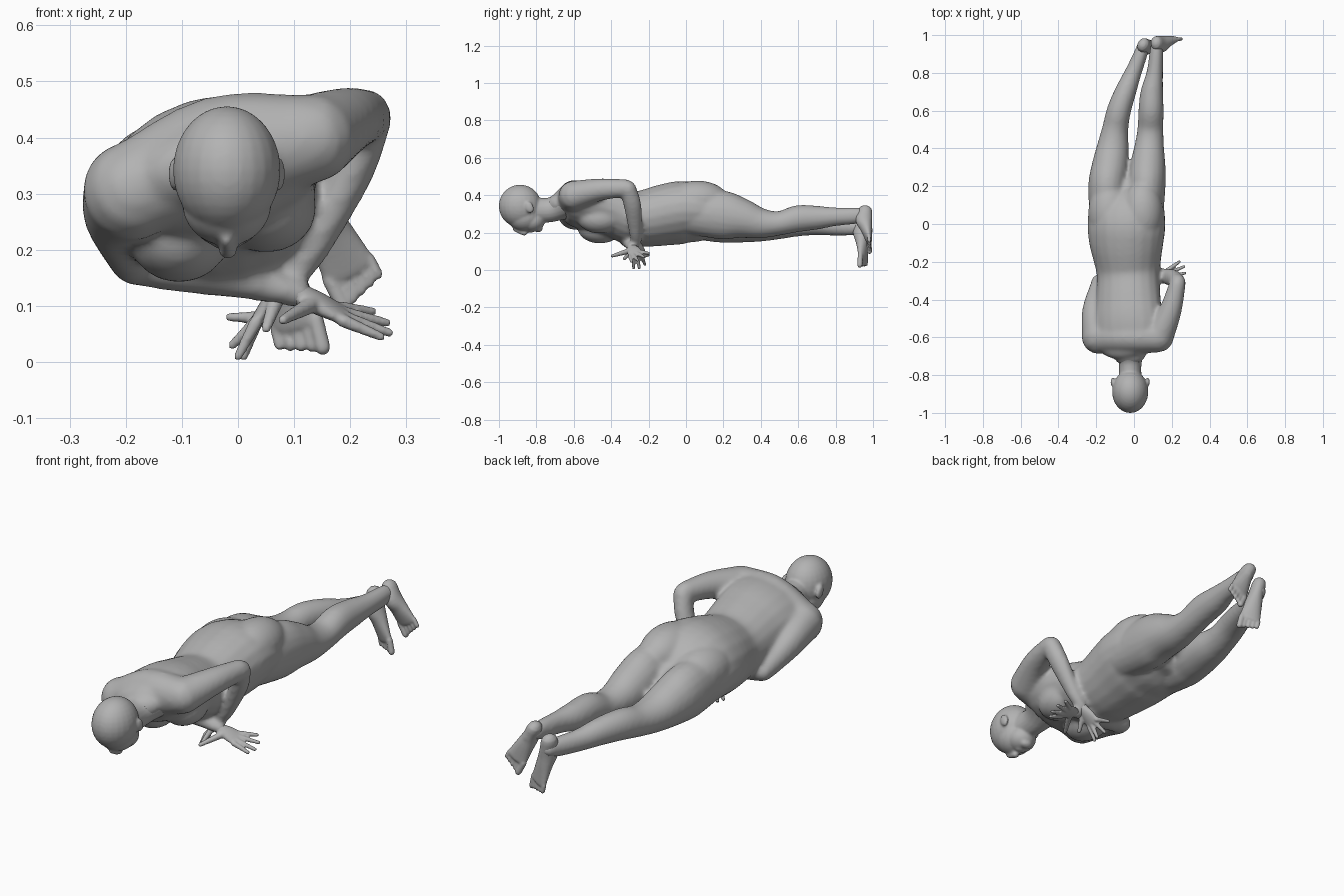
import bpy
import bmesh
import math
from mathutils import Vector, Matrix

if "Cube" in bpy.data.objects:
    bpy.data.objects.remove(bpy.data.objects["Cube"], do_unlink=True)

SIDES = 20
STEPS = 4
grey = (.45, .45, .45, 1)
skin = bpy.data.materials.new("plain grey")
skin.use_nodes = True
skin.diffuse_color = grey
skin.node_tree.nodes["Principled BSDF"].inputs["Base Color"].default_value = grey
part = bmesh.new()


def finish(name, voxel, iterations):
    """Fuse everything built since the last call into one smooth object."""
    bmesh.ops.recalc_face_normals(part, faces=part.faces)
    mesh = bpy.data.meshes.new(name)
    part.to_mesh(mesh)
    part.clear()
    mesh.materials.append(skin)
    thing = bpy.data.objects.new(name, mesh)
    bpy.context.collection.objects.link(thing)
    remesh = thing.modifiers.new("fuse", "REMESH")
    remesh.mode = "VOXEL"
    remesh.voxel_size = voxel
    remesh.use_smooth_shade = True
    relax = thing.modifiers.new("relax", "SMOOTH")
    relax.factor = .5
    relax.iterations = iterations


def smooth_path(stations):
    """Catmull-Rom interpolation of (x, y, z, half width, half height) stations."""
    rows = [Vector(s) for s in stations]
    rows = [rows[0] * 2 - rows[1]] + rows + [rows[-1] * 2 - rows[-2]]
    result = []
    for before, start, end, after in zip(rows, rows[1:], rows[2:], rows[3:]):
        for step in range(STEPS):
            t = step / STEPS
            slope_in, slope_out = (end - before) / 2, (after - start) / 2
            bend = (end - start) * 3 - slope_in * 2 - slope_out
            twist = (start - end) * 2 + slope_in + slope_out
            result.append(start + slope_in * t + bend * t * t + twist * t ** 3)
    result.append(rows[-2])
    return result


def loft(stations, up=(0, 0, 1)):
    """Closed tube with elliptical sections and rounded ends."""
    rows = smooth_path(stations)
    centres = [Vector(row[:3]) for row in rows]
    sections = []
    last = len(rows) - 1
    for i, row in enumerate(rows):
        tangent = (centres[min(i + 1, last)] - centres[max(i - 1, 0)]).normalized()
        wide = Vector(up).cross(tangent).normalized()
        high = tangent.cross(wide)
        section = [(centres[i], wide * row[3], high * row[4])]
        if i in (0, last):
            outward = tangent * min(row[3], row[4]) * (1 if i else -1)
            for degrees in (30, 60, 80):
                a = math.radians(degrees)
                section.append((centres[i] + outward * math.sin(a),
                                wide * row[3] * math.cos(a),
                                high * row[4] * math.cos(a)))
        sections += section if i else section[::-1]
    angles = [math.tau * k / SIDES for k in range(SIDES)]
    rings = [[part.verts.new(c + w * math.cos(a) + h * math.sin(a)) for a in angles]
             for c, w, h in sections]
    for ring, following in zip(rings, rings[1:]):
        for k in range(SIDES):
            n = (k + 1) % SIDES
            part.faces.new((ring[k], ring[n], following[n], following[k]))
    part.faces.new(rings[0][::-1])
    part.faces.new(rings[-1])


def ball(centre, radii, tilt=0):
    """Ellipsoid, optionally tilted about the side-to-side axis."""
    matrix = (Matrix.Translation(centre) @ Matrix.Rotation(math.radians(tilt), 4, "X")
              @ Matrix.Diagonal((*radii, 1)))
    bmesh.ops.create_uvsphere(part, u_segments=24, v_segments=16, radius=1, matrix=matrix)


def digit(start, end, start_radius, end_radius, up):
    """Straight tapering finger or toe."""
    loft([(*start, start_radius, start_radius), (*end, end_radius, end_radius)], up)


def foot(heel, toe_root, sole, medial):
    """Foot pointing down, sole facing the given way; medial is the big toe side."""
    heel, toe_root, sole = Vector(heel), Vector(toe_root), Vector(sole).normalized()
    axis = (toe_root - heel).normalized()
    across = axis.cross(sole).normalized() * medial
    profile = ((0, 0, .032, .038), (.3, -.01, .035, .045), (.6, 0, .041, .033), (1, .01, .05, .018))
    loft([(*(heel.lerp(toe_root, t) + sole * shift), w, h) for t, shift, w, h in profile], sole)
    for toe in range(5):
        root = toe_root + across * (.038 - .02 * toe) + sole * .01
        radius = .014 if toe == 0 else .01
        digit(root, root + axis * (.055 - .006 * toe), radius, radius, sole)


def hand(wrist, knuckles, tips, thumb, normal):
    """Flat palm with four spread fingers and a thumb."""
    wrist, knuckles, normal, thumb = map(Vector, (wrist, knuckles, normal, thumb))
    axis = (knuckles - wrist).normalized()
    across = normal.cross(axis).normalized()
    if across.dot(Vector(tips[-1]) - Vector(tips[0])) < 0:
        across.negate()
    loft([(*(wrist - axis * .03), .022, .02), (*wrist, .024, .02),
          (*wrist.lerp(knuckles, .5), .036, .018), (*knuckles, .041, .012)], normal)
    for index, tip in enumerate(tips):
        digit(knuckles + across * (index - 1.5) * .021, tip, .012, .008, normal)
    digit(wrist.lerp(knuckles, .3) - across * .015, thumb, .016, .009, normal)


# Torso, rolled towards its lower right shoulder
loft([(-.02, -.69, .345, .09, .06), (-.03, -.65, .355, .16, .085), (-.03, -.59, .35, .19, .115),
      (-.03, -.5, .34, .187, .127), (-.03, -.4, .315, .175, .132), (-.03, -.26, .275, .17, .147),
      (-.04, -.1, .297, .2, .163), (-.04, 0, .308, .21, .163), (-.04, .1, .29, .2, .135),
      (-.04, .17, .275, .16, .09)], up=(-.28, 0, 1))

# Shoulder girdle, chest and buttocks
loft([(-.19, -.6, .305, .085, .085), (-.03, -.6, .37, .09, .105), (.13, -.6, .398, .08, .08)])
ball((-.105, -.46, .224), (.09, .12, .082))
ball((.05, -.46, .275), (.09, .12, .08))
ball((-.13, .06, .318), (.112, .17, .108))
ball((.045, .06, .37), (.11, .17, .108))

# Right leg and left leg
loft([(-.135, .02, .28, .1, .115), (-.14, .2, .272, .102, .127), (-.127, .3, .252, .098, .108),
      (-.113, .4, .235, .086, .084), (-.1, .5, .235, .07, .07), (-.08, .6, .25, .064, .07),
      (-.045, .7, .247, .057, .062), (-.005, .8, .233, .045, .05), (.035, .9, .23, .037, .045),
      (.05, .95, .232, .032, .036)])
loft([(.06, .02, .31, .093, .12), (.067, .2, .293, .1, .13), (.073, .3, .275, .095, .107),
      (.08, .4, .25, .08, .082), (.087, .5, .25, .069, .065), (.09, .6, .275, .067, .072),
      (.095, .7, .28, .06, .064), (.11, .8, .285, .044, .05), (.118, .9, .29, .037, .045),
      (.12, .95, .295, .032, .036)])

# Left arm with raised elbow
loft([(.13, -.6, .398, .08, .08), (.192, -.46, .43, .06, .06), (.23, -.32, .438, .044, .048)])
loft([(.232, -.31, .435, .043, .045), (.203, -.285, .34, .039, .047), (.13, -.27, .2, .031, .034),
      (.09, -.265, .145, .025, .027)], up=(0, 1, 0))

# Right arm folded across under the chest
loft([(-.19, -.6, .305, .088, .09), (-.215, -.46, .262, .06, .067), (-.185, -.32, .183, .044, .047)])
loft([(-.185, -.31, .18, .045, .043), (-.1, -.31, .165, .048, .041), (.02, -.3, .143, .036, .032),
      (.11, -.29, .12, .026, .024)])
finish("body", voxel=.01, iterations=9)

# Feet
foot((.05, .948, .27), (.1, .938, .07), sole=(.4, .9, 0), medial=1)
foot((.12, .958, .315), (.197, .968, .165), sole=(0, 1, 0), medial=-1)
finish("feet", voxel=.005, iterations=3)

# Hands
hand((.09, -.265, .145), (.035, -.25, .075),
     [(0, -.28, .01), (.01, -.25, .01), (-.01, -.22, .03), (-.015, -.2, .08)],
     thumb=(.05, -.33, .06), normal=(.8, 0, -.6))
hand((.11, -.29, .12), (.185, -.27, .085),
     [(.255, -.29, .045), (.27, -.26, .052), (.265, -.225, .07), (.24, -.2, .09)],
     thumb=(.08, -.395, .075), normal=(.4, -.3, .85))
finish("hands", voxel=.005, iterations=3)

# Neck, skull, face and jaw
loft([(-.02, -.64, .355, .12, .085), (-.02, -.69, .332, .078, .07), (-.02, -.74, .32, .06, .066),
      (-.02, -.82, .32, .06, .07)])
ball((-.02, -.887, .342), (.096, .114, .114))
ball((-.02, -.865, .285), (.08, .09, .078))
ball((-.02, -.825, .262), (.066, .07, .058))

# Nose, lips and chin
loft([(-.02, -.915, .22, .011, .014), (-.018, -.875, .202, .014, .015),
      (-.018, -.862, .198, .018, .014)])
ball((-.02, -.83, .211), (.026, .02, .012))
ball((-.02, -.79, .222), (.032, .024, .02))

# Ears
for side in (-1, 1):
    ball((-.02 + side * .092, -.837, .335), (.012, .022, .032), tilt=20)
finish("head", voxel=.006, iterations=6)
